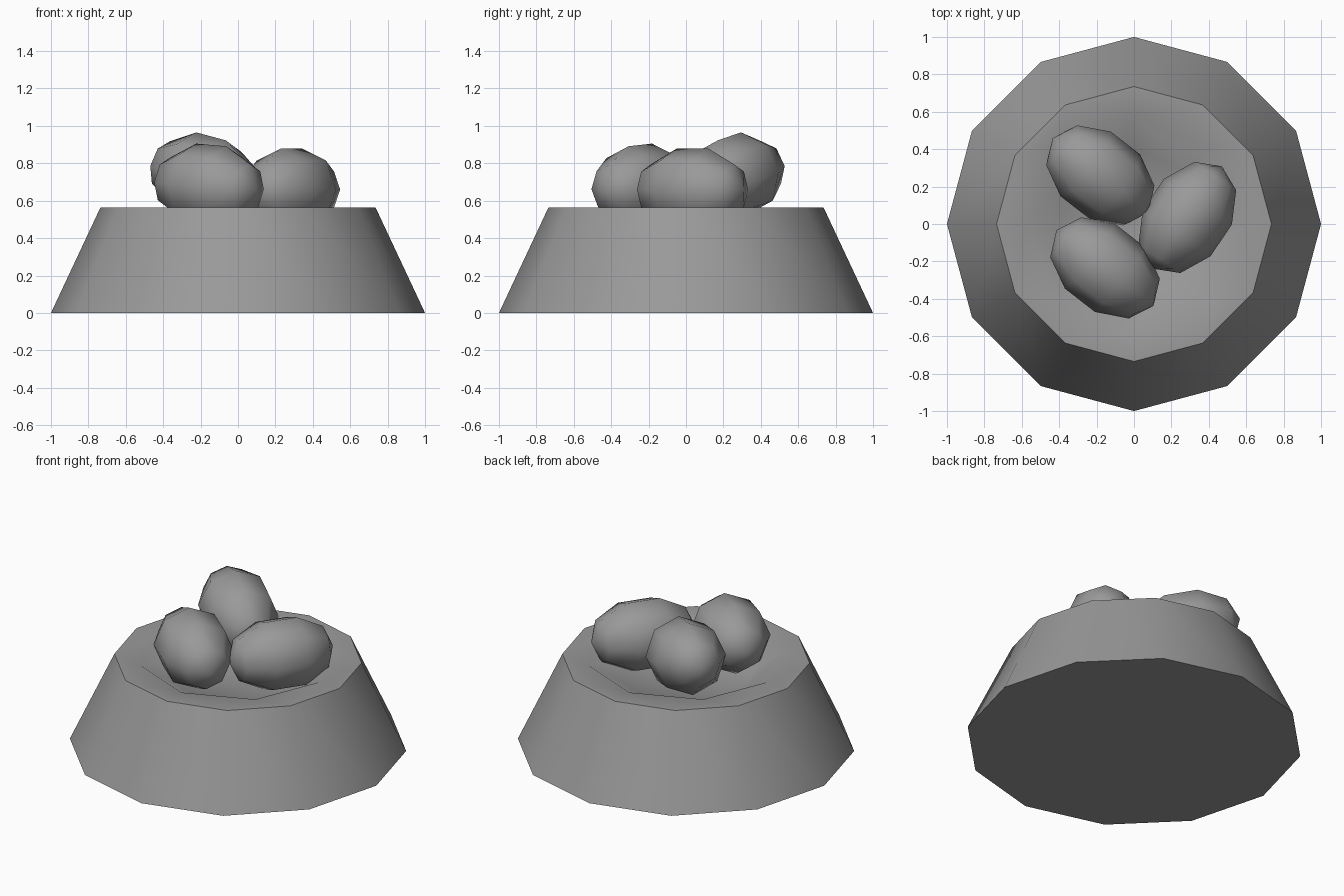
import bpy, bmesh, math
from mathutils import Matrix, Vector

if "Cube" in bpy.data.objects:
    bpy.data.objects.remove(bpy.data.objects["Cube"], do_unlink=True)

stone = bpy.data.materials.new("stone grey")
stone.use_nodes = True
colour = (0.32, 0.32, 0.32, 1)
stone.diffuse_color = colour
stone.node_tree.nodes["Principled BSDF"].inputs["Base Color"].default_value = colour


def finish(bm, name, angle):
    """Turn a bmesh into a smooth shaded object."""
    bmesh.ops.recalc_face_normals(bm, faces=bm.faces)
    mesh = bpy.data.meshes.new(name)
    bm.to_mesh(mesh)
    bm.free()
    mesh.materials.append(stone)
    obj = bpy.data.objects.new(name, mesh)
    bpy.context.collection.objects.link(obj)
    bpy.ops.object.select_all(action="DESELECT")
    obj.select_set(True)
    bpy.context.view_layer.objects.active = obj
    bpy.ops.object.shade_smooth_by_angle(angle=math.radians(angle))
    return obj


def ring(bm, sides, radius, z):
    turn = 2 * math.pi / sides
    return [bm.verts.new((radius * math.cos(i * turn), radius * math.sin(i * turn), z))
            for i in range(sides)]


def loop_edges(bm, verts):
    return [bm.edges.get(pair) or bm.edges.new(pair)
            for pair in zip(verts, verts[1:] + verts[:1])]


def bridge(bm, a, b):
    bmesh.ops.bridge_loops(bm, edges=loop_edges(bm, a) + loop_edges(bm, b))


# Pedestal: twelve-sided tapered block with an eight-sided hollow in its top
bm = bmesh.new()
foot = ring(bm, 12, 1.0, 0)
rim = ring(bm, 12, 0.735, 0.565)
lip = ring(bm, 8, 0.585, 0.565)
floor = ring(bm, 8, 0.4, 0.45)
bm.faces.new(foot)
bridge(bm, foot, rim)
bmesh.ops.triangle_fill(bm, edges=loop_edges(bm, rim) + loop_edges(bm, lip), use_beauty=True)
bridge(bm, lip, floor)
centre = bm.verts.new((0, 0, 0.43))
for a, b in zip(floor, floor[1:] + floor[:1]):
    bm.faces.new((a, b, centre))
finish(bm, "pedestal", 40)


# Eggs: stretched low-poly spheres lying in the hollow
def egg(name, location, heading, tilt, roll):
    bm = bmesh.new()
    bmesh.ops.create_uvsphere(bm, u_segments=8, v_segments=5, radius=1)
    place = (Matrix.Translation(location)
             @ Matrix.Rotation(math.radians(heading), 4, "Z")
             @ Matrix.Rotation(math.radians(90 + tilt), 4, "Y")
             @ Matrix.Rotation(math.radians(roll), 4, "Z")
             @ Matrix.Diagonal(Vector((0.23, 0.23, 0.33, 1))))
    bmesh.ops.transform(bm, matrix=place, verts=bm.verts)
    finish(bm, name, 60)


egg("back_egg", (-0.18, 0.26, 0.73), -38, 12, 0)
egg("front_egg", (-0.155, -0.235, 0.68), -38, 4, 0)
egg("side_egg", (0.285, 0.035, 0.66), 56, 0, 0)
